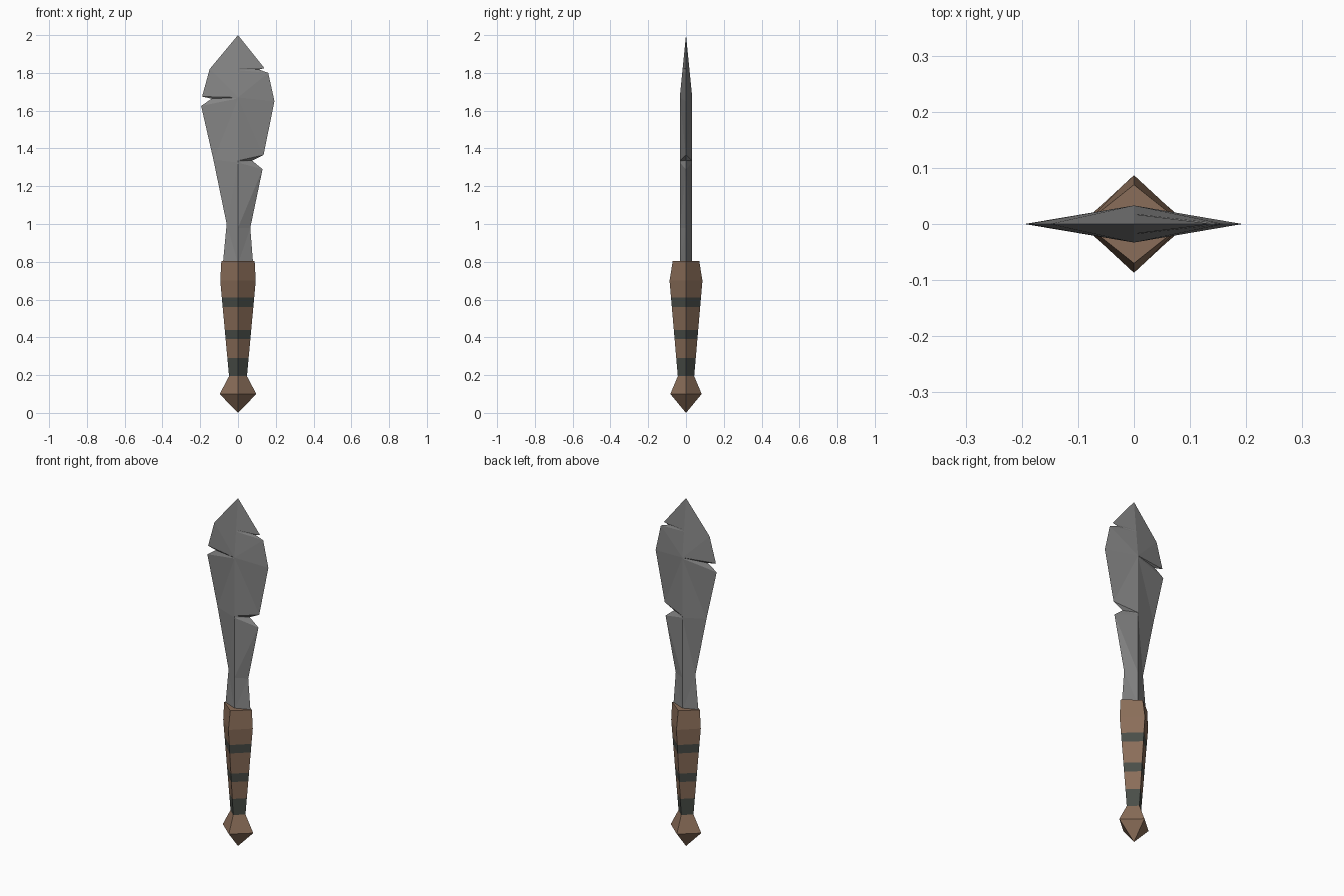
import bpy, bmesh

if "Cube" in bpy.data.objects:
    bpy.data.objects.remove(bpy.data.objects["Cube"])


def material(name, rgb):
    m = bpy.data.materials.new(name)
    m.diffuse_color = (*rgb, 1)
    m.use_nodes = True
    m.node_tree.nodes["Principled BSDF"].inputs["Base Color"].default_value = m.diffuse_color
    return m


def finish(name, bm, mats):
    me = bpy.data.meshes.new(name)
    bm.to_mesh(me)
    bm.free()
    for m in mats:
        me.materials.append(m)
    ob = bpy.data.objects.new(name, me)
    bpy.context.collection.objects.link(ob)
    return ob


steel = material("grey steel", (0.235, 0.235, 0.235))
wood = material("brown wood", (0.255, 0.155, 0.10))
wrap = material("dark wrap", (0.068, 0.076, 0.066))


def diamond_stack(name, rings, mats, is_band=lambda z: False):
    """Four-sided column through rings of (z, half width x, half width y)."""
    bm = bmesh.new()
    loops = [[bm.verts.new(p) for p in ((x, 0, z), (0, y, z), (-x, 0, z), (0, -y, z))]
             for z, x, y in rings]
    for a, b in zip(loops, loops[1:]):
        for i in range(4):
            j = (i + 1) % 4
            f = bm.faces.new((a[i], a[j], b[j], b[i]))
            f.material_index = int(is_band(f.calc_center_median().z))
    bm.faces.new(loops[0][::-1])
    bm.faces.new(loops[-1])
    bmesh.ops.remove_doubles(bm, verts=bm.verts, dist=0.0005)
    bmesh.ops.recalc_face_normals(bm, faces=bm.faces)
    return finish(name, bm, mats)


# Grip: straight taper with three dark bands, then a short inward collar
bands = [(0.19, 0.29), (0.39, 0.44), (0.56, 0.61)]


def grip_ring(z):
    t = (z - 0.19) / (0.70 - 0.19)
    return z, 0.047 + 0.047 * t, 0.043 + 0.044 * t


rings = [grip_ring(z) for band in bands for z in band]
rings += [grip_ring(0.70), (0.805, 0.088, 0.07)]
diamond_stack("grip", rings, [wood, wrap],
              lambda z: any(a < z < b for a, b in bands))

# Pommel: pointed diamond
diamond_stack("pommel", [(0, 0.0001, 0.0001), (0.10, 0.097, 0.083), (0.195, 0.047, 0.043)], [wood])

# Blade: edge outline per side as (edge x, edge z, ridge z), with chipped notches
right = [(0.08, 0.79, 0.79), (0.065, 0.98, 0.98), (0.13, 1.29, 1.325),
         (0.075, 1.335, 1.325), (0.135, 1.365, 1.335), (0.193, 1.65, 1.67),
         (0.16, 1.80, 1.815), (0.11, 1.818, 1.82), (0.14, 1.825, 1.825), (0, 2, 2)]
left = [(0.08, 0.79, 0.79), (0.06, 1.00, 1.00), (0.13, 1.34, 1.325),
        (0.195, 1.625, 1.665), (0.14, 1.663, 1.67), (0.19, 1.675, 1.67),
        (0.15, 1.82, 1.82), (0, 2, 2)]


def ridge_y(z):
    return 0.033 * min(1, (2 - z) / 0.33)


bm = bmesh.new()
for s, outline in ((1, right), (-1, left)):
    for f in (-1, 1):
        for (x0, z0, r0), (x1, z1, r1) in zip(outline, outline[1:]):
            pts = [(s * x0, 0, z0), (s * x1, 0, z1),
                   (0, f * ridge_y(r1), r1), (0, f * ridge_y(r0), r0)]
            pts = list(dict.fromkeys(pts))
            if s * f > 0:
                pts.reverse()
            bm.faces.new([bm.verts.new(p) for p in pts])
bmesh.ops.remove_doubles(bm, verts=bm.verts, dist=0.0005)
bmesh.ops.triangulate(bm, faces=bm.faces)
finish("blade", bm, [steel])
